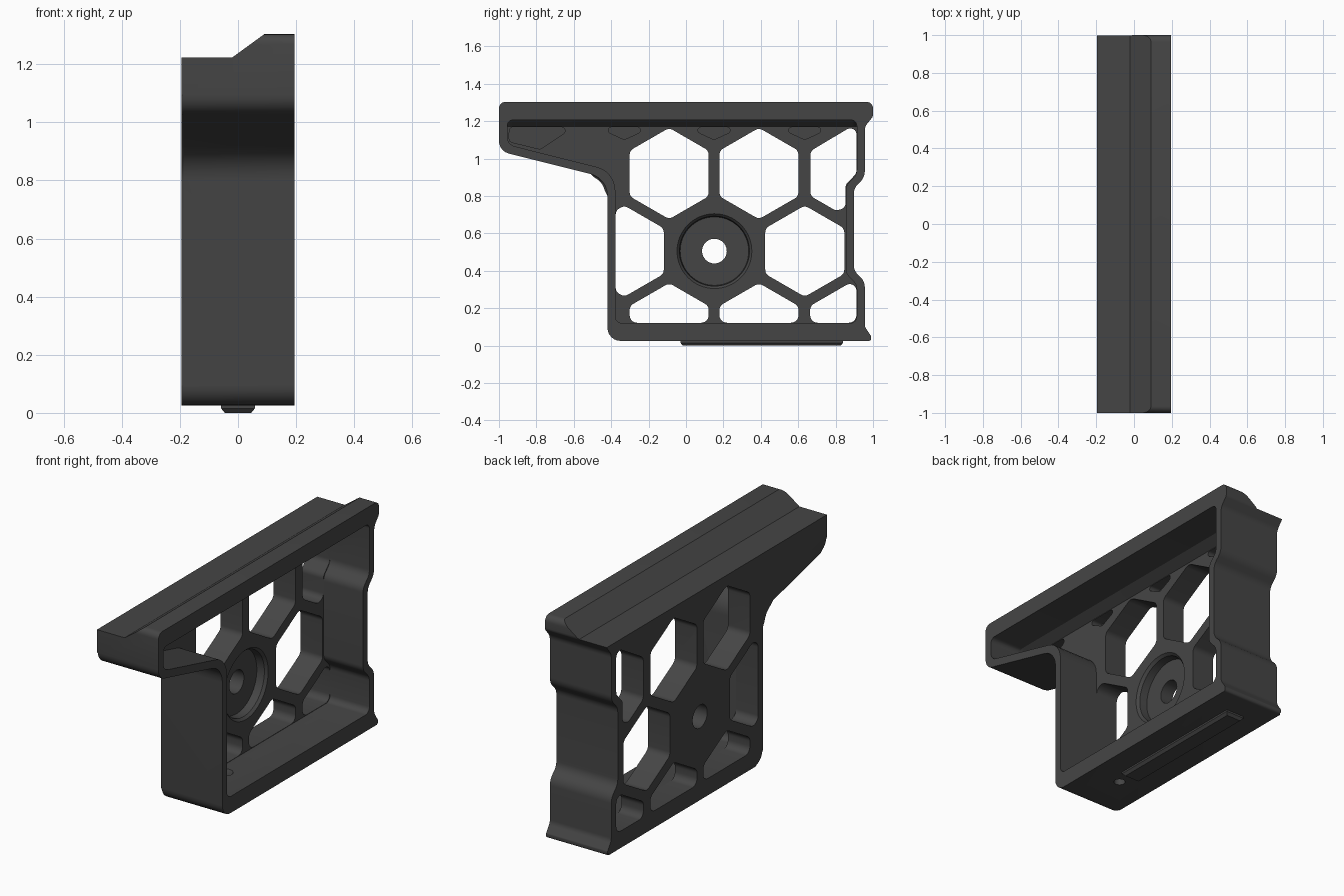
import bpy, bmesh, math
from mathutils import Vector

if "Cube" in bpy.data.objects:
    bpy.data.objects.remove(bpy.data.objects["Cube"])

mat = bpy.data.materials.new("charcoal")
mat.diffuse_color = (0.06, 0.06, 0.06, 1)
mat.use_nodes = True
mat.node_tree.nodes["Principled BSDF"].inputs["Base Color"].default_value = mat.diffuse_color


def rounded(points, default=0.035, steps=6):
    """Fillet every corner of a closed (y, z[, radius]) outline."""
    out, n = [], len(points)
    for i, p in enumerate(points):
        r = p[2] if len(p) > 2 else default
        c = Vector(p[:2])
        a, b = Vector(points[i - 1][:2]) - c, Vector(points[(i + 1) % n][:2]) - c
        half = a.angle(b) / 2
        reach = min(r / math.tan(half), 0.48 * a.length, 0.48 * b.length)
        r = reach * math.tan(half)
        a.normalize()
        b.normalize()
        centre = c + (a + b).normalized() * (r / math.sin(half))
        s, e = c + a * reach - centre, c + b * reach - centre
        turn = math.atan2(s.x * e.y - s.y * e.x, s.dot(e))
        for k in range(steps + 1):
            t = turn * k / steps
            out.append((centre.x + s.x * math.cos(t) - s.y * math.sin(t),
                        centre.y + s.x * math.sin(t) + s.y * math.cos(t)))
    return out


def loft(name, rings, bevel=0):
    """Skin equal-length rings of 3D points, capped at both ends."""
    bm = bmesh.new()
    vs = [[bm.verts.new(p) for p in ring] for ring in rings]
    n = len(vs[0])
    first = bm.faces.new(vs[0])
    bm.faces.new(vs[-1][::-1])
    for u, v in zip(vs, vs[1:]):
        for i in range(n):
            bm.faces.new((u[i], v[i], v[(i + 1) % n], u[(i + 1) % n]))
    if bevel:
        bmesh.ops.bevel(bm, geom=list(first.edges), offset=bevel, segments=3,
                        profile=0.5, affect='EDGES', clamp_overlap=True)
    bmesh.ops.recalc_face_normals(bm, faces=bm.faces[:])
    me = bpy.data.meshes.new(name)
    bm.to_mesh(me)
    bm.free()
    me.materials.append(mat)
    ob = bpy.data.objects.new(name, me)
    bpy.context.collection.objects.link(ob)
    return ob


def prism(name, outline, x0, x1, bevel=0):
    return loft(name, [[(x, y, z) for y, z in outline] for x in (x0, x1)], bevel)


def circle(y, z, r, n=64):
    return [(y + r * math.cos(2 * math.pi * i / n), z + r * math.sin(2 * math.pi * i / n))
            for i in range(n)]


def clip(poly, axis, limit, keep):
    """Keep the part of a convex outline on one side of an axis-aligned line."""
    out = []
    for i, q in enumerate(poly):
        p = poly[i - 1]
        dp, dq = (p[axis] - limit) * keep, (q[axis] - limit) * keep
        if dp * dq < 0:
            t = dp / (dp - dq)
            out.append((p[0] + t * (q[0] - p[0]), p[1] + t * (q[1] - p[1])))
        if dq >= 0:
            out.append(q)
    return out


def hexagon(y, z, r=0.244):
    return [(y + r * math.sin(math.pi * i / 3), z + r * math.cos(math.pi * i / 3))
            for i in range(6)]


def cut(target, cutter):
    cutter.hide_render = True
    m = target.modifiers.new("cut", 'BOOLEAN')
    m.object, m.operation, m.solver = cutter, 'DIFFERENCE', 'EXACT'
    bpy.context.view_layer.objects.active = target
    bpy.ops.object.modifier_apply(modifier=m.name)
    bpy.data.objects.remove(cutter)


L, R = -0.195, 0.195
FACE = -0.055    # inner face of the lattice wall

# Outer shell silhouette
outer = [(-0.42, 0.025, 0.07), (0.99, 0.025, 0.015), (0.99, 0.05, 0.012), (0.956, 0.10, 0.05),
         (0.956, 0.345, 0.08), (0.897, 0.40, 0.07), (0.897, 0.84, 0.07), (0.956, 0.90, 0.08),
         (0.956, 1.17, 0.06), (1.0, 1.225, 0.03), (1.0, 1.303, 0.035), (-1.0, 1.303, 0.035),
         (-1.0, 1.04, 0.07), (-0.42, 0.895, 0.12)]
body = prism("bracket_body", rounded(outer), L, R, 0.01)

# Stepped top with ramp
ramp = [(-0.4, 1.223), (-0.02, 1.223), (0.09, 1.303), (0.09, 1.5), (-0.4, 1.5)]
cut(body, loft("top_step_cutter", [[(x, y, z) for x, z in ramp] for y in (-1.2, 1.2)]))

# Cavity open on one side, with a ceiling that slopes down to the lattice wall
inner = [(-0.378, 0.12, 0.035), (0.913, 0.12, 0.035), (0.913, 0.325, 0.06), (0.855, 0.385, 0.06),
         (0.855, 0.855, 0.06), (0.913, 0.915, 0.06), (0.913, 1.206, 0.03), (-0.955, 1.206, 0.03),
         (-0.955, 1.075, 0.05), (-0.378, 0.93, 0.13)]
inner = rounded(inner)
cavity = [[(FACE, y, min(z, 1.17 + 0.02 * (z - 1.17))) for y, z in inner]]
cavity += [[(x, y, z) for y, z in inner] for x in (0.0, 0.3)]
cut(body, loft("cavity_cutter", cavity))

# Honeycomb windows through the lattice wall
windows = [hexagon(-0.09, 0.92), hexagon(0.39, 0.92),
           clip(hexagon(-0.33, 0.505), 0, -0.376, 1),
           clip(hexagon(0.635, 0.505), 0, 0.853, -1)]
windows += [clip(clip(hexagon(y, 0.09), 1, 0.122, 1), 0, 0.911, -1) for y in (-0.09, 0.39, 0.875)]
windows.append([(0.665, 1.04), (0.665, 0.80), (0.80, 0.722), (0.853, 0.735), (0.853, 0.86),
                (0.911, 0.92), (0.911, 1.15), (0.875, 1.165)])
for w in windows:
    cut(body, prism("window_cutter", rounded(w, 0.04), -0.3, FACE + 0.03))

# Blind pockets under the ceiling and inside the arm
pockets = [clip(hexagon(y, 1.345), 1, 1.168, -1) for y in (-0.33, 0.15, 0.635)]
pockets = [[(y + (0.03 if y > c else -0.03), z) if z > 1.16 else (y, z) for y, z in p]
           for p, c in zip(pockets, (-0.33, 0.15, 0.635))]
pockets.append([(-0.945, 1.168), (-0.60, 1.168), (-0.78, 1.05), (-0.945, 1.09)])
for p in pockets:
    cut(body, prism("pocket_cutter", rounded(p, 0.02), -0.12, FACE + 0.005))

# Round seat with chamfered rim and through hole
seat = [[(x, y, z) for y, z in circle(0.152, 0.505, r)]
        for x, r in ((-0.115, 0.183), (-0.07, 0.187), (FACE, 0.2), (FACE + 0.03, 0.2))]
cut(body, loft("seat_cutter", seat))
cut(body, prism("centre_hole_cutter", circle(0.152, 0.505, 0.066, 40), -0.3, 0.0))

# Countersunk screw hole in the floor
screw = [[(r * math.cos(math.pi * i / 12), -0.12 + r * math.sin(math.pi * i / 12), z)
          for i in range(24)] for z, r in ((-0.1, 0.03), (0.09, 0.03), (0.122, 0.045), (0.16, 0.045))]
cut(body, loft("screw_hole_cutter", screw))

# Chamfered locating rail on the underside
rail = [[(x * s, 0.405 + y * (0.435 - 0.058 * (1 - s)), z) for x, y in
         ((-0.058, -1), (0.058, -1), (0.058, 1), (-0.058, 1))]
        for z, s in ((0.0, 0.78), (0.015, 1), (0.03, 1))]
rail = loft("underside_rail", rail)

# Smooth curved faces, keep crisp edges
bpy.ops.object.select_all(action='DESELECT')
body.select_set(True)
bpy.context.view_layer.objects.active = body
bpy.ops.object.shade_smooth_by_angle(angle=math.radians(30))
